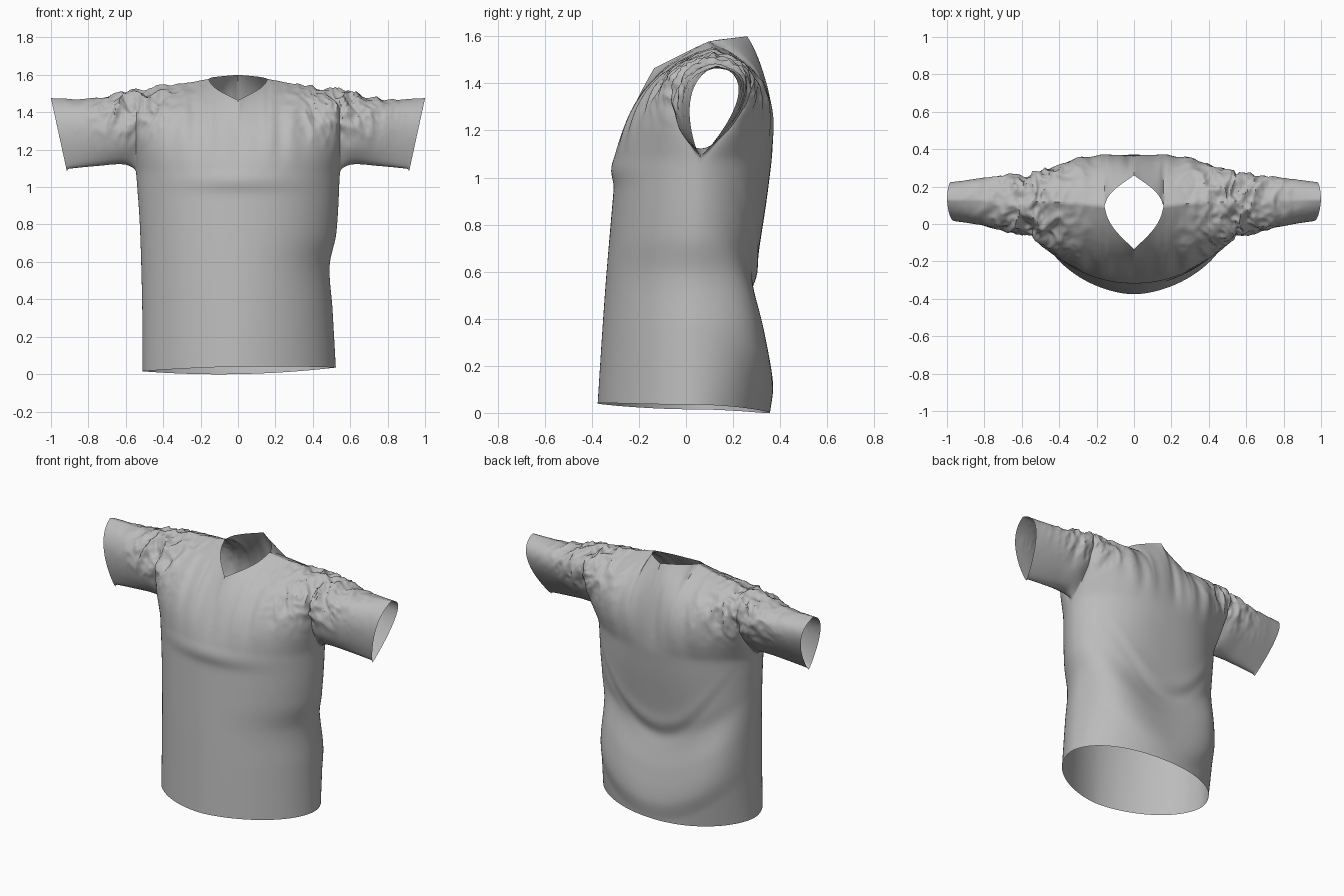
import bpy, bmesh, math
from mathutils import Vector, noise

cube = bpy.data.objects.get("Cube")
if cube:
    bpy.data.objects.remove(cube)

ARMPIT_X, ARMPIT_Z, SIDE_Y, NECK = 0.545, 1.08, 0.06, 0.155
FRONT, BACK = -1, 1


def curve(x, pts):
    """Smooth interpolation through (position, value) points."""
    if x <= pts[0][0]:
        return pts[0][1]
    for i in range(len(pts) - 1):
        (x0, a), (x1, b) = pts[i], pts[i + 1]
        if x <= x1:
            def slope(k):
                lo, hi = pts[max(k - 1, 0)], pts[min(k + 1, len(pts) - 1)]
                return (hi[1] - lo[1]) / (hi[0] - lo[0])
            h = x1 - x0
            t = (x - x0) / h
            return (a * (1 + 2 * t) * (1 - t) ** 2 + b * t * t * (3 - 2 * t)
                    + h * t * (1 - t) * (slope(i) * (1 - t) - slope(i + 1) * t))
    return pts[-1][1]


def bell(x, width):
    return math.exp(-(x / width) ** 2)


# Centre-line depth, boxiness of the section and half width by height
DEPTH = {
    FRONT: [(0, -.378), (.5, -.345), (.85, -.316), (1.08, -.295)],
    BACK: [(0, .357), (.12, .37), (.3, .338), (.5, .288), (.62, .3), (.9, .342), (1.08, .365)],
}
BOXY = {
    FRONT: [(0, 1.75), (.5, 1.9), (1.08, 2.2)],
    BACK: [(0, 2.1), (.5, 4), (1.08, 2.6)],
}
WIDTH = {
    1: [(0, .525), (.35, .505), (.58, .49), (.75, .525), (1.08, ARMPIT_X)],
    -1: [(0, .51), (.35, .512), (.8, .525), (1.08, ARMPIT_X)],
}
# Upper section by distance from centre: bulge of each panel, ridge line, sleeve underside
BULGE_Y = {
    FRONT: [(0, -.25), (.16, -.25), (.3, -.24), (.45, -.21), (.55, -.2), (.7, -.14), (.85, -.08), (1, -.05)],
    BACK: [(0, .38), (.16, .43), (.3, .445), (.45, .42), (.55, .44), (.7, .41), (.85, .38), (1, .345)],
}
BULGE_Z = {
    FRONT: [(0, 1.27), (.16, 1.4), (.3, 1.44), (.55, 1.47), (.75, 1.44), (1, 1.4)],
    BACK: [(0, 1.42), (.3, 1.45), (.55, 1.47), (1, 1.42)],
}
RIDGE_Y = [(.15, .095), (.3, .11), (.5, .12), (1, .13)]
RIDGE_Z = [(.15, 1.58), (.3, 1.553), (.5, 1.53), (.65, 1.505), (.8, 1.472), (1, 1.475)]
UNDER_Z = [(.545, 1.08), (.62, 1.108), (.8, 1.1), (1, 1.085)]
UNDER_ROUND = [(.545, 0), (.62, .13), (.75, .09), (1, .02)]


def torso_point(side, u, t):
    rim = (.04 if side == FRONT else 0) * (1 - u * u) + .025 * u * u + .01 * u
    z = rim + (ARMPIT_Z - rim) * t
    x = u * curve(z, WIDTH[1 if u > 0 else -1])
    seam = .03 + .03 * t
    round_off = max(0, 1 - abs(u) ** curve(z, BOXY[side])) ** .55
    if side == FRONT:
        # soft ridge across the chest
        depth = curve(z, DEPTH[side]) - .022 * bell(z - 1.04, .05) * bell(u, .6)
    else:
        # the hollow of the back rises towards the sides as a hanging U drape
        depth = curve(z - .28 * u * u, DEPTH[side])
        fold = z - .52 - .6 * u * u
        depth += (.008 * bell(fold - .06, .06) - .008 * bell(fold, .05)) * bell(u, .7)
    return Vector((x, seam + (depth - seam) * round_off, z))


def upper_point(side, x, t):
    a = abs(x)
    if a < ARMPIT_X:
        start = torso_point(side, x / ARMPIT_X, 1)
    else:
        start = Vector((x, SIDE_Y, curve(a, UNDER_Z)))
    top = Vector((x, curve(a, RIDGE_Y), curve(a, RIDGE_Z)))
    if a < NECK:
        # the two panels part around the neck opening
        r = a / NECK
        k = (1 - .65 * r) * (1 - r ** 6) ** .5
        top.y += (-.23 if side == FRONT else .165) * k
        top.z += (-.115 if side == FRONT else .02) * k
    mid = Vector((x, curve(a, BULGE_Y[side]), curve(a, BULGE_Z[side])))
    p = start * (1 - t) ** 2 + mid * 2 * t * (1 - t) + top * t * t
    # rounded underside of the sleeve
    p.y += side * curve(a, UNDER_ROUND) * math.sqrt(t) * (1 - t) ** 3
    # vertical pleats hanging from the collar
    swell = math.sin(math.pi * t)
    p.y += side * .008 * swell * math.sin(a * 48) * bell(a - .22, .13)
    if side == BACK:
        p.y -= .012 * bell(x + .03, .025) * swell
    # crumpled cloth over the shoulders and upper sleeves
    amount = bell(a - .55, .22) * max(0, min(1, (t - .15) * 2.5))
    q = Vector((p.x * 11, p.y * 8, p.z * 8 + a * 5))
    crease = .2 - abs(noise.noise(q)) - .45 * abs(noise.noise(q * 2.1))
    out = Vector((0, p.y - .1, p.z - 1.3)).normalized()
    p += out * crease * .06 * amount
    p.x += noise.noise(q + Vector((7, 3, 1))) * .018 * amount
    # sleeve opening slants inward at the bottom
    if a > ARMPIT_X:
        f = (a - ARMPIT_X) / (1 - ARMPIT_X)
        p.x -= math.copysign(.085 * f * (1.475 - p.z) / .39, x)
    return p


def add_sheet(bm, side, columns, rows, point):
    grid = [[bm.verts.new(point(side, c, j / rows)) for j in range(rows + 1)] for c in columns]
    for i in range(len(columns) - 1):
        for j in range(rows):
            quad = [grid[i][j], grid[i + 1][j], grid[i + 1][j + 1], grid[i][j + 1]]
            bm.faces.new(quad if side == FRONT else quad[::-1])


# Shirt: front and back panels welded along shoulders, sides and sleeves
bm = bmesh.new()
N, S = 128, 48
across = [math.sin(math.pi * (i / N - .5)) for i in range(N + 1)]
sleeve = [ARMPIT_X + (1 - ARMPIT_X) * i / S for i in range(1, S + 1)]
upper = [-x for x in reversed(sleeve)] + [u * ARMPIT_X for u in across] + sleeve
for side in (FRONT, BACK):
    add_sheet(bm, side, across, 60, torso_point)
    add_sheet(bm, side, upper, 48, upper_point)
bmesh.ops.remove_doubles(bm, verts=bm.verts, dist=.0003)

# Relax the cloth where the panels meet, leaving the open rims alone
inner = [v for v in bm.verts if not v.is_boundary and abs(v.co.z - ARMPIT_Z) < .1]
for _ in range(6):
    bmesh.ops.smooth_vert(bm, verts=inner, factor=.5, use_axis_x=True, use_axis_y=True, use_axis_z=True)

mesh = bpy.data.meshes.new("shirt")
bm.to_mesh(mesh)
bm.free()
shirt = bpy.data.objects.new("shirt", mesh)
bpy.context.collection.objects.link(shirt)

grey = bpy.data.materials.new("grey cloth")
grey.use_nodes = True
colour = (.5, .5, .5, 1)
grey.diffuse_color = colour
grey.node_tree.nodes["Principled BSDF"].inputs["Base Color"].default_value = colour
mesh.materials.append(grey)

bpy.context.view_layer.objects.active = shirt
shirt.select_set(True)
bpy.ops.object.shade_smooth_by_angle(angle=math.radians(50))
